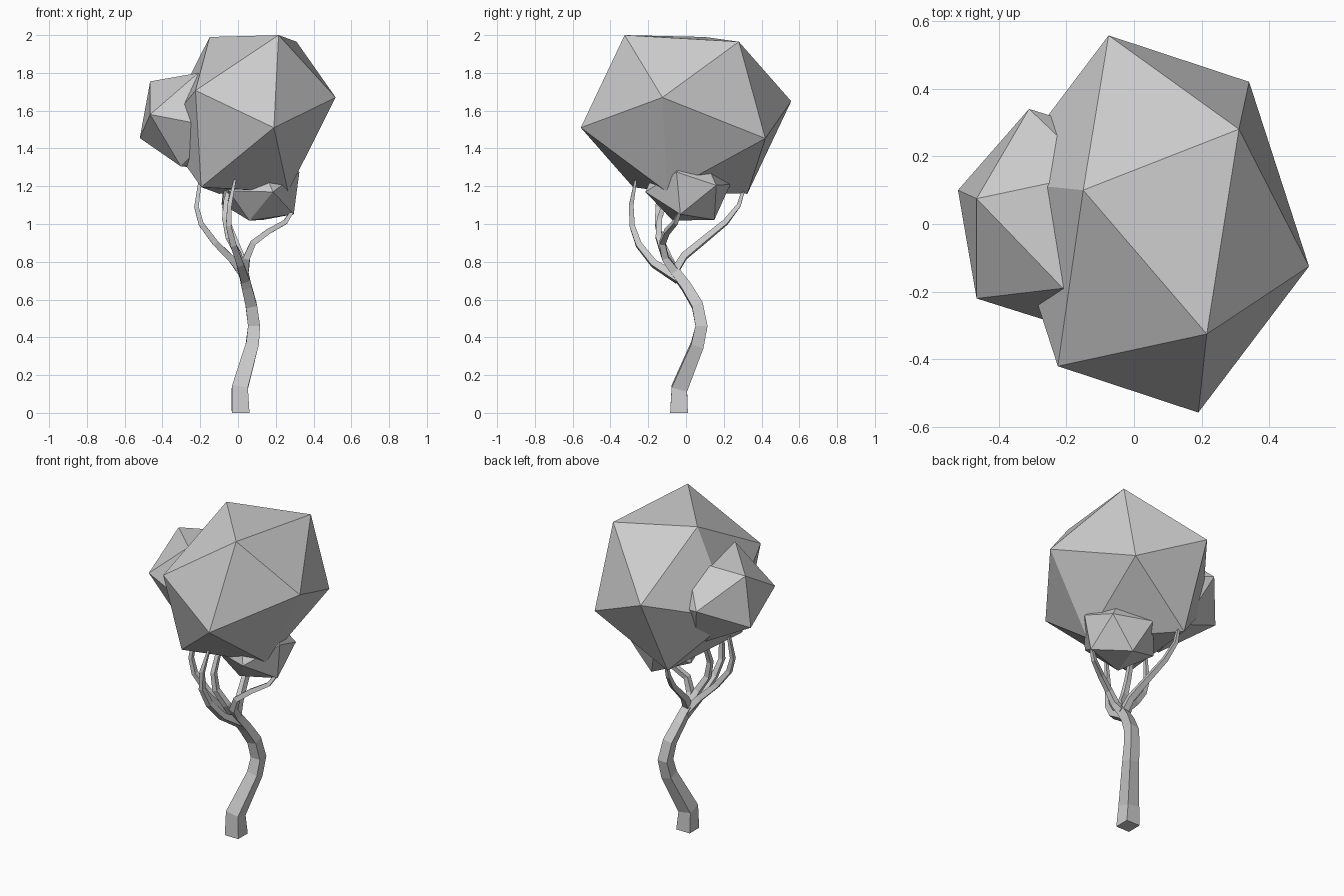
import bpy, bmesh
from mathutils import Vector


def finish(bm, name):
    bmesh.ops.recalc_face_normals(bm, faces=bm.faces)
    mesh = bpy.data.meshes.new(name)
    bm.to_mesh(mesh)
    bm.free()
    obj = bpy.data.objects.new(name, mesh)
    bpy.context.collection.objects.link(obj)
    return obj


def foliage(name, centre, half):
    """Tilted icosahedron: six corners plus their mirror images through the centre."""
    bm = bmesh.new()
    c = Vector(centre)
    for p in half:
        bm.verts.new(Vector(p))
        bm.verts.new(2 * c - Vector(p))
    bmesh.ops.convex_hull(bm, input=bm.verts[:])
    return finish(bm, name)


def limb(name, path):
    """Square tube along (x, y, z, half_width) points."""
    bm = bmesh.new()
    pts = [Vector(p[:3]) for p in path]
    rings = []
    for i, p in enumerate(pts):
        a, b = pts[max(i - 1, 0)], pts[min(i + 1, len(pts) - 1)]
        t = (b - a).normalized()
        if i == 0 and p.z == 0:
            t = Vector((0, 0, 1))
        u = Vector((0, 1, 0)).cross(t).normalized()
        v = t.cross(u)
        w = path[i][3]
        rings.append([bm.verts.new(p + (u * sx + v * sy) * w)
                      for sx, sy in ((-1, -1), (1, -1), (1, 1), (-1, 1))])
    for r, s in zip(rings, rings[1:]):
        for k in range(4):
            n = (k + 1) % 4
            bm.faces.new((r[k], r[n], s[n], s[k]))
    bm.faces.new(rings[0])
    bm.faces.new(rings[-1])
    return finish(bm, name)


# Foliage clumps
foliage("large_foliage", (0.0575, 0.0, 1.58), [
    (0.215, -0.325, 2.0), (0.31, 0.28, 1.965), (-0.15, 0.10, 1.99),
    (-0.075, 0.557, 1.65), (0.34, 0.42, 1.453), (0.517, -0.125, 1.67)])
foliage("side_foliage", (-0.206, 0.003, 1.55), [
    (-0.465, 0.075, 1.755), (-0.52, 0.10, 1.455), (-0.31, 0.34, 1.59),
    (-0.11, 0.15, 1.796), (-0.21, -0.19, 1.80), (-0.465, -0.22, 1.58)])
foliage("lower_foliage", (0.12, 0.01, 1.19), [
    (0.295, -0.03, 1.052), (0.325, -0.05, 1.275), (0.29, 0.16, 1.205),
    (0.135, 0.15, 1.022), (0.06, -0.07, 1.018), (0.185, -0.215, 1.17)])

# Trunk
limb("trunk", [
    (0.014, -0.037, 0, 0.047), (0.009, -0.035, 0.13, 0.042),
    (0.075, 0.06, 0.36, 0.034), (0.085, 0.082, 0.46, 0.032),
    (0.07, 0.06, 0.57, 0.03), (0.045, 0.0, 0.67, 0.027),
    (0.025, -0.075, 0.77, 0.024)])

# Branches
limb("left_branch", [
    (0.03, -0.05, 0.73, 0.022), (-0.03, -0.09, 0.81, 0.018),
    (-0.12, -0.13, 0.9, 0.016), (-0.195, -0.15, 1.0, 0.014),
    (-0.22, -0.15, 1.09, 0.012), (-0.205, -0.14, 1.2, 0.009),
    (-0.19, -0.13, 1.28, 0.007)])
limb("front_branch", [
    (0.035, -0.04, 0.71, 0.024), (0.01, -0.17, 0.79, 0.018),
    (-0.025, -0.25, 0.89, 0.016), (-0.05, -0.285, 0.99, 0.014),
    (-0.045, -0.29, 1.1, 0.012), (-0.015, -0.265, 1.24, 0.006)])
limb("back_branch", [
    (0.03, -0.06, 0.75, 0.02), (0.015, -0.01, 0.83, 0.018),
    (-0.02, 0.1, 0.92, 0.016), (-0.055, 0.21, 1.01, 0.014),
    (-0.075, 0.28, 1.1, 0.011), (-0.075, 0.312, 1.21, 0.007)])
limb("right_branch", [
    (0.035, -0.06, 0.75, 0.022), (0.045, -0.11, 0.82, 0.018),
    (0.08, -0.125, 0.9, 0.016), (0.16, -0.1, 0.96, 0.014),
    (0.25, -0.055, 1.01, 0.012), (0.283, -0.035, 1.06, 0.009)])
limb("centre_branch", [
    (0.025, -0.06, 0.75, 0.022), (0.0, -0.115, 0.84, 0.018),
    (-0.05, -0.145, 0.93, 0.016), (-0.07, -0.14, 1.03, 0.014),
    (-0.065, -0.11, 1.12, 0.012), (-0.04, -0.08, 1.22, 0.008)])
